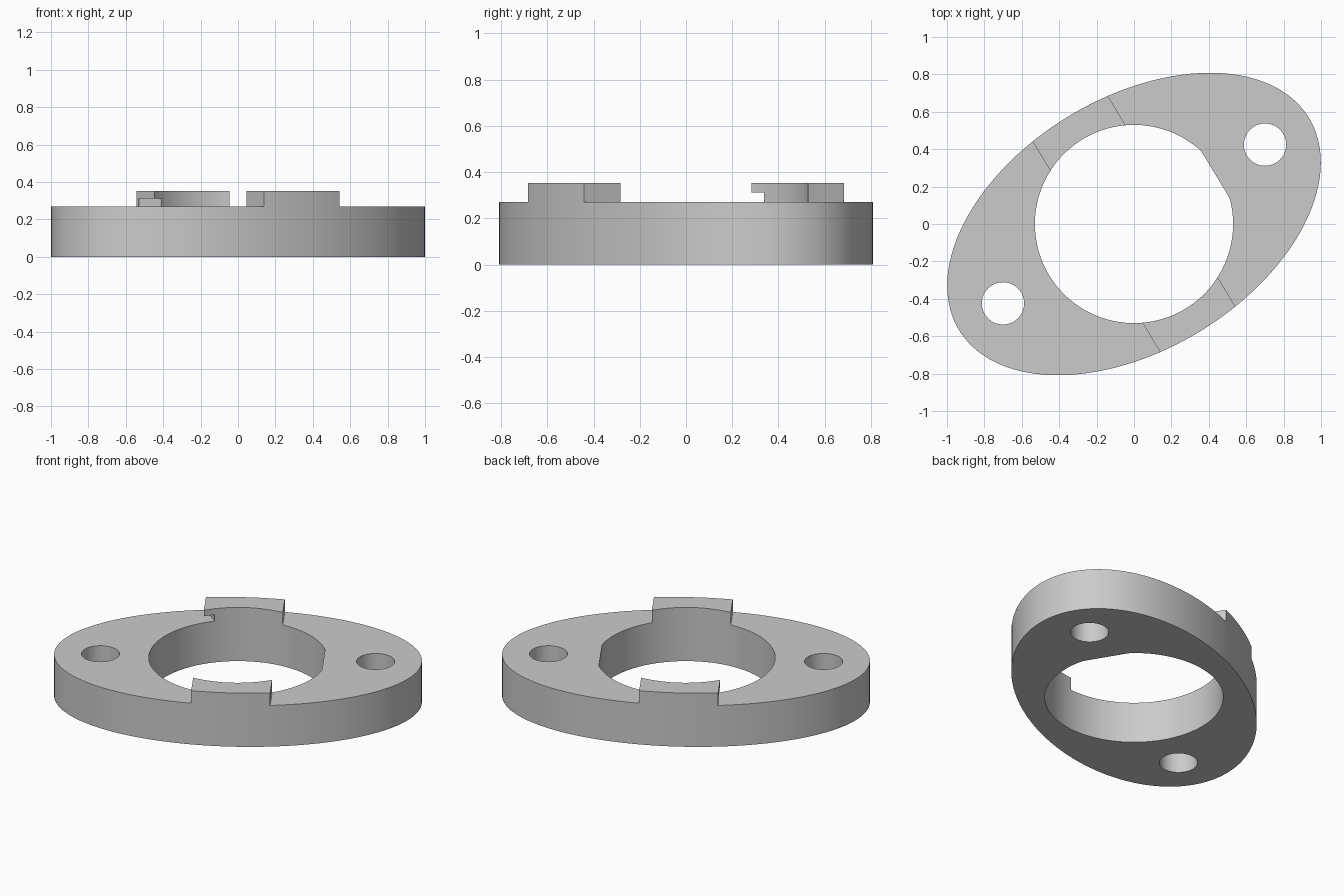
import bpy, bmesh, math

if "Cube" in bpy.data.objects:
    bpy.data.objects.remove(bpy.data.objects["Cube"], do_unlink=True)

ANGLE = math.radians(31.2)      # direction of the long axis
A, B = 1.094, 0.674             # flange half axes
BASE_Z, TOP_Z = 0.27, 0.352
BORE_R, FLAT_U = 0.53, 0.509
TAB_HALF = 0.235

grey = bpy.data.materials.new("plain grey")
grey.use_nodes = True
colour = (0.6, 0.6, 0.6, 1)
grey.diffuse_color = colour
grey.node_tree.nodes["Principled BSDF"].inputs["Base Color"].default_value = colour


def prism(name, outline, z0, z1):
    """Extrude a plan outline, given along the long and short axes, from z0 to z1."""
    bm = bmesh.new()
    face = bm.faces.new([bm.verts.new((u, v, z0)) for u, v in outline])
    top = bmesh.ops.extrude_face_region(bm, geom=[face])["geom"]
    for item in top:
        if isinstance(item, bmesh.types.BMVert):
            item.co.z = z1
    bmesh.ops.recalc_face_normals(bm, faces=bm.faces)
    mesh = bpy.data.meshes.new(name)
    bm.to_mesh(mesh)
    bm.free()
    mesh.materials.append(grey)
    obj = bpy.data.objects.new(name, mesh)
    bpy.context.collection.objects.link(obj)
    obj.rotation_euler.z = ANGLE
    return obj


def oval(a, b, n, centre=0):
    steps = [2 * math.pi * (i + 0.5) / n for i in range(n)]
    return [(centre + a * math.cos(t), b * math.sin(t)) for t in steps]


def rectangle(u0, u1, v0, v1):
    return [(u0, v0), (u1, v0), (u1, v1), (u0, v1)]


# Oval flange at full tab height
flange = prism("flange", oval(A, B, 128), 0, TOP_Z)
cutters = []

# Central bore with one flat side
bore = [(min(u, FLAT_U), v) for u, v in oval(BORE_R, BORE_R, 96)]
cutters.append(prism("bore_cutter", bore, -0.1, 0.5))

# Each end: lower the deck beside the tabs and drill a bolt hole
for side in (-1, 1):
    deck = rectangle(side * TAB_HALF, side * 1.3, -1, 1)
    cutters.append(prism("deck_cutter", deck, BASE_Z, 0.5))
    hole = oval(0.113, 0.113, 48, side * 0.819)
    cutters.append(prism("bolt_hole_cutter", hole, -0.1, 0.4))

# Small undercut in one end of the back tab
undercut = [(-0.26, 0.44), (-0.174, 0.44), (-0.174, 0.51), (-0.23, 0.64), (-0.26, 0.64)]
cutters.append(prism("undercut_cutter", undercut, BASE_Z, 0.312))

bpy.ops.object.select_all(action="DESELECT")
bpy.context.view_layer.objects.active = flange
flange.select_set(True)
for cutter in cutters:
    cutter.hide_render = True
    mod = flange.modifiers.new("cut", "BOOLEAN")
    mod.operation = "DIFFERENCE"
    mod.solver = "EXACT"
    mod.object = cutter
    bpy.ops.object.modifier_apply(modifier=mod.name)
    bpy.data.objects.remove(cutter, do_unlink=True)

bpy.ops.object.shade_smooth_by_angle(angle=math.radians(15))
